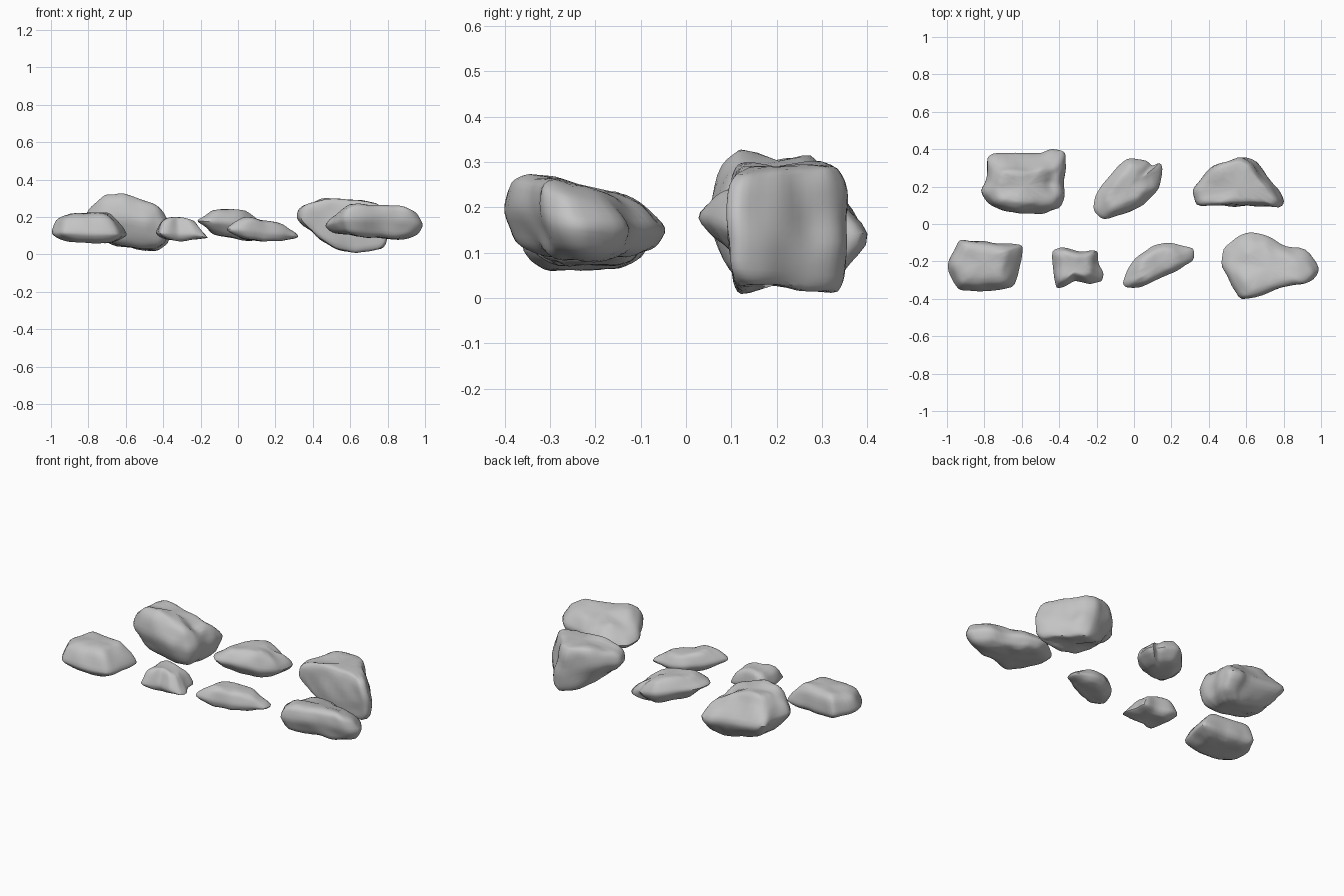
import bpy
import bmesh
from mathutils import Vector, noise

cube = bpy.data.objects.get("Cube")
if cube:
    bpy.data.objects.remove(cube, do_unlink=True)

stone = bpy.data.materials.new("stone grey")
stone.use_nodes = True
stone.diffuse_color = (0.55, 0.55, 0.55, 1)
bsdf = next(n for n in stone.node_tree.nodes if n.type == "BSDF_PRINCIPLED")
bsdf.inputs["Base Color"].default_value = stone.diffuse_color
bsdf.inputs["Roughness"].default_value = 0.9


def sample(values, t):
    """Linear lookup in evenly spaced values, t from zero to one."""
    t = min(max(t, 0), 1) * (len(values) - 1)
    i = min(int(t), len(values) - 2)
    return values[i] + (values[i + 1] - values[i]) * (t - i)


def bounds(points):
    axes = list(zip(*points))
    return Vector([min(a) for a in axes]), Vector([max(a) for a in axes])


def rock(name, outline, roof, floor, top=(0.8, 0.8), base=(0.8, 0.8),
         top_shift=(0, 0), base_shift=(0, 0), waist=0.5, cap=0.68,
         roof_slope=0, dents=()):
    """Loft a plan outline between a roof and a floor profile along x.
    All lengths are in hundredths."""
    low, high = bounds(outline)
    middle = (low + high) / 2
    top, base = Vector(top), Vector(base)
    # The waist is slightly oversized because rounding pulls it in
    levels = [(0, base * cap, base_shift), (0.12, base, base_shift),
              (waist, Vector((1.03, 1.03)), (0, 0)),
              (0.88, top, top_shift), (1, top * cap, top_shift)]

    bm = bmesh.new()
    rings = []
    for height, scale, shift in levels:
        ring = []
        for point in outline:
            p = middle + (Vector(point) - middle) * scale + Vector(shift)
            t = (p.x - low.x) / (high.x - low.x)
            under = sample(floor, t)
            over = sample(roof, t) + roof_slope * (p.y - middle.y)
            ring.append(bm.verts.new((p.x, p.y, under + (over - under) * height)))
        rings.append(ring)
    count = len(outline)
    for a, b in zip(rings, rings[1:]):
        for i in range(count):
            j = (i + 1) % count
            bm.faces.new((a[i], a[j], b[j], b[i]))
    bm.faces.new(rings[0])
    bm.faces.new(rings[-1])
    bmesh.ops.recalc_face_normals(bm, faces=bm.faces)

    mesh = bpy.data.meshes.new(name)
    bm.to_mesh(mesh)
    bm.free()
    obj = bpy.data.objects.new(name, mesh)
    bpy.context.collection.objects.link(obj)
    bpy.ops.object.select_all(action="DESELECT")
    bpy.context.view_layer.objects.active = obj
    obj.select_set(True)

    # Plain subdivision first keeps the chiselled planes, then round the edges
    for kind in ("SIMPLE", "CATMULL_CLARK"):
        modifier = obj.modifiers.new(kind, "SUBSURF")
        modifier.subdivision_type = kind
        modifier.levels = 1
        bpy.ops.object.modifier_apply(modifier=modifier.name)

    # Weathered lumps and hollows
    strength = (high - low).length * 0.018
    offsets = [v.normal * strength * noise.noise(v.co / 8) for v in mesh.vertices]
    for v, offset in zip(mesh.vertices, offsets):
        v.co += offset
        for spot, radius, depth in dents:
            near = 1 - (v.co - Vector(spot)).length / radius
            if near > 0:
                v.co.z -= depth * near
        v.co /= 100
    mesh.materials.append(stone)
    mesh.update()
    bpy.ops.object.shade_smooth_by_angle(angle=0.7)


# Back row
rock("back_right_boulder",
     [(-83, 18), (-77, 9), (-65, 6), (-50, 5), (-40, 8), (-37, 15), (-38, 23),
      (-36, 32), (-37, 39), (-44, 41), (-52, 38), (-75, 39), (-79, 36), (-79, 26)],
     roof=(25, 29, 33, 33, 28, 27, 25), floor=(12, 7, 5, 4, 2, 2, 4),
     top=(0.84, 0.68), base=(0.82, 0.72), top_shift=(0, -3), base_shift=(3, -1),
     waist=0.52, roof_slope=-0.1, dents=[((-45, 22, 27), 8, 4)])
rock("back_middle_rock",
     [(-22, 7), (-21, 15), (-18, 20), (-9, 31), (-2, 36), (7, 34), (10, 31),
      (15, 33), (15, 20), (11, 16), (6, 10), (-5, 5), (-17, 2)],
     roof=(20, 24, 25, 23, 19), floor=(16, 11, 9, 7, 6),
     top=(0.76, 0.76), base=(0.74, 0.74), dents=[((8, 24, 22), 8, 2)])
rock("back_left_boulder",
     [(31, 18), (33, 10), (46, 10), (60, 10), (71, 10), (78, 9), (80, 12),
      (75, 20), (68, 27), (64, 33), (57, 36), (43, 31), (36, 24)],
     roof=(25, 30, 30, 29, 28), floor=(13, 8, 0, 1, 3),
     top=(0.93, 0.99), base=(0.85, 0.98), top_shift=(-1, 0), base_shift=(4, 0),
     cap=0.85)

# Front row
rock("front_right_block",
     [(-100, -23), (-95, -11), (-92, -8), (-76, -10), (-60, -11), (-59, -14),
      (-62, -25), (-64, -35), (-80, -36), (-93, -36), (-96, -32)],
     roof=(19, 22, 22, 23, 16), floor=(8, 7, 6, 6, 8),
     top=(0.84, 0.82), base=(0.92, 0.9), top_shift=(-1, 1), waist=0.32)
rock("front_small_rock",
     [(-44, -14), (-38, -12), (-28, -15), (-19, -14), (-19, -21), (-16, -26),
      (-17, -31), (-23, -32), (-27, -31), (-32, -30), (-37, -34), (-42, -35),
      (-43, -26)],
     roof=(17, 20, 20, 18, 11), floor=(9, 8, 7, 8, 8),
     top=(0.78, 0.75), base=(0.9, 0.9), top_shift=(-1, 1), waist=0.3)
rock("front_middle_rock",
     [(-6, -32), (-4, -26), (0, -19), (9, -12), (16, -10), (23, -11), (32, -13),
      (32, -20), (23, -25), (14, -29), (4, -34), (-4, -34)],
     roof=(17, 21, 18, 17, 12), floor=(11, 8, 7, 7, 8),
     top=(0.8, 0.78), base=(0.88, 0.86), waist=0.42)
rock("front_left_slab",
     [(47, -23), (48, -13), (54, -7), (62, -4), (70, -5), (78, -11), (92, -13),
      (100, -24), (94, -31), (85, -32), (72, -36), (57, -41), (52, -33)],
     roof=(19, 25, 25, 25, 23), floor=(12, 10, 9, 8, 9),
     top=(0.9, 0.85), base=(0.88, 0.86), top_shift=(0, -2), roof_slope=-0.22)
